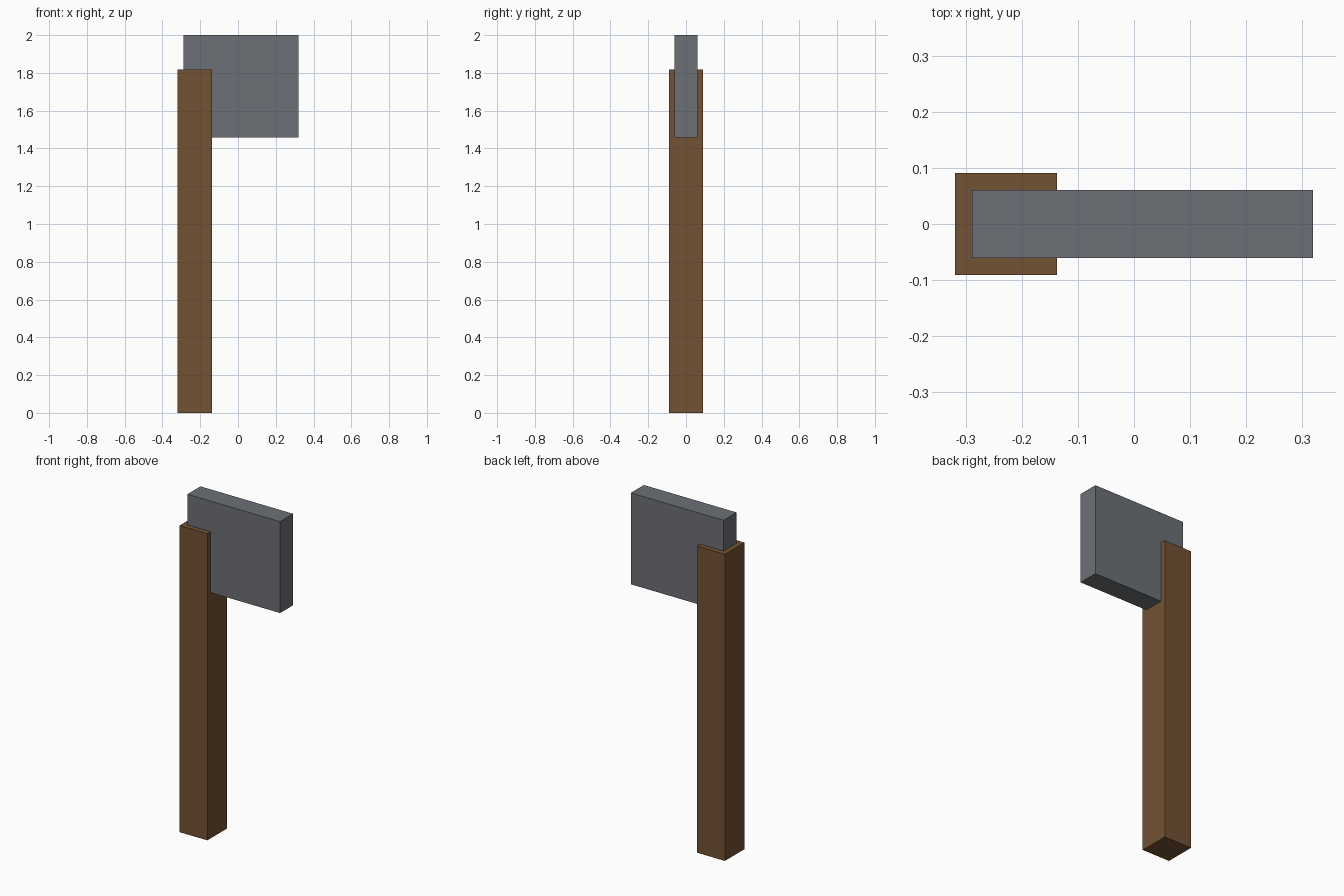
import bpy

if "Cube" in bpy.data.objects:
    bpy.data.objects.remove(bpy.data.objects["Cube"])


def material(name, color):
    mat = bpy.data.materials.new(name)
    mat.diffuse_color = (*color, 1.0)
    mat.use_nodes = True
    mat.node_tree.nodes["Principled BSDF"].inputs["Base Color"].default_value = mat.diffuse_color
    return mat


def box(name, lo, hi, mat):
    center = [(a + b) / 2 for a, b in zip(lo, hi)]
    bpy.ops.mesh.primitive_cube_add(size=1, location=center)
    obj = bpy.context.object
    obj.name = name
    obj.scale = [b - a for a, b in zip(lo, hi)]
    bpy.ops.object.transform_apply(location=False, rotation=False, scale=True)
    obj.data.materials.append(mat)
    return obj


wood = material("wood", (0.17, 0.085, 0.033))
steel = material("steel", (0.15, 0.16, 0.18))

# Square wooden handle standing on the ground
box("handle", (-0.319, -0.091, 0.0), (-0.137, 0.091, 1.818), wood)

# Flat axe head set through the top of the handle
box("axe_head", (-0.289, -0.061, 1.458), (0.319, 0.061, 2.0), steel)
